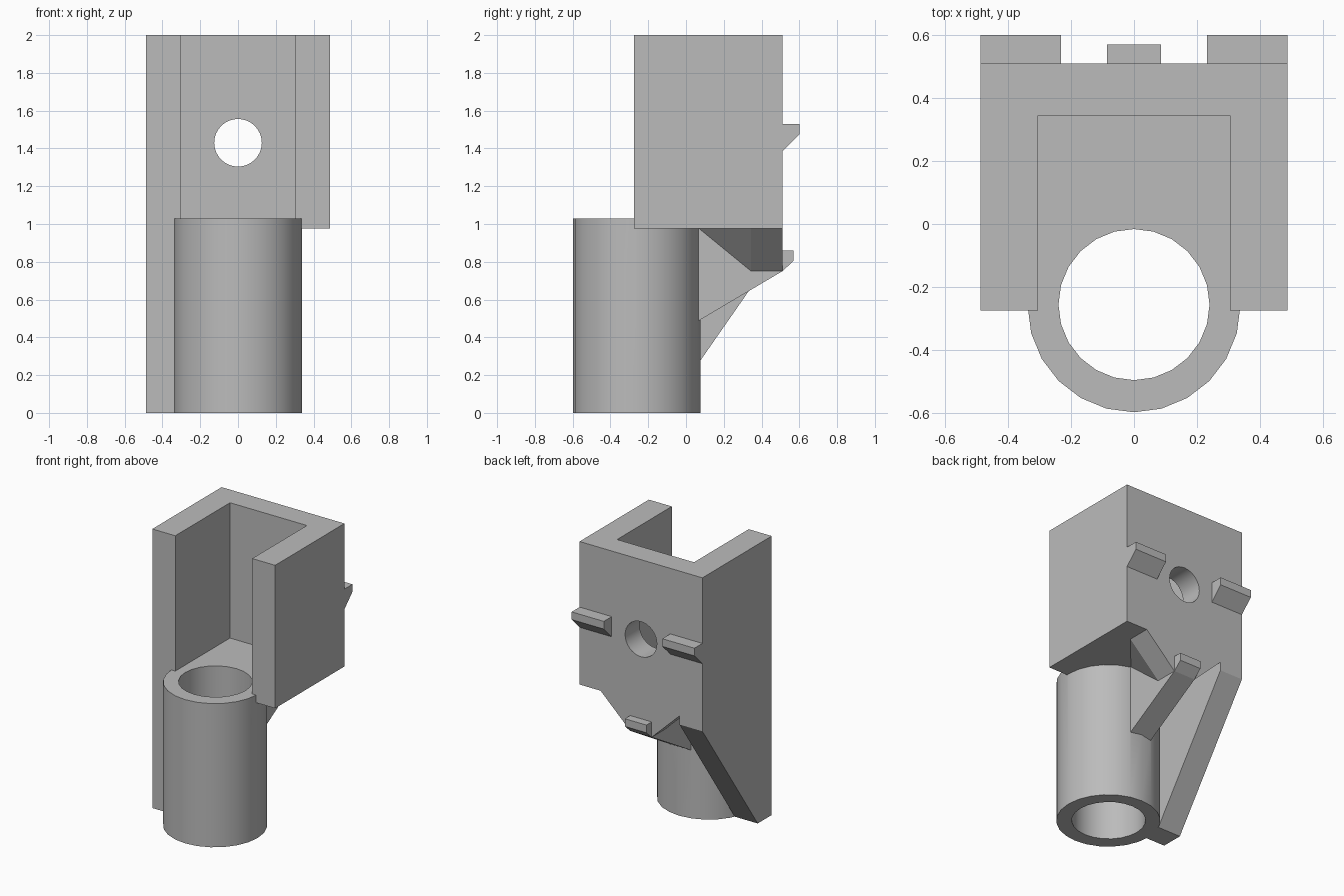
import bpy, bmesh, math
from mathutils import Matrix, Vector

cube = bpy.data.objects.get("Cube")
if cube:
    bpy.data.objects.remove(cube)

GREY = (0.5, 0.5, 0.5, 1)
mat = bpy.data.materials.new("plain_grey")
mat.use_nodes = True
mat.diffuse_color = GREY
mat.node_tree.nodes["Principled BSDF"].inputs["Base Color"].default_value = GREY


def finish(bm, name):
    bmesh.ops.recalc_face_normals(bm, faces=bm.faces)
    mesh = bpy.data.meshes.new(name)
    bm.to_mesh(mesh)
    bm.free()
    mesh.materials.append(mat)
    obj = bpy.data.objects.new(name, mesh)
    bpy.context.collection.objects.link(obj)
    return obj


def extrude(name, x0, x1, profile):
    """Extrude a (y, z) profile from x0 to x1."""
    bm = bmesh.new()
    face = bm.faces.new([bm.verts.new((x0, y, z)) for y, z in profile])
    new = bmesh.ops.extrude_face_region(bm, geom=[face])["geom"]
    moved = [v for v in new if isinstance(v, bmesh.types.BMVert)]
    bmesh.ops.translate(bm, verts=moved, vec=(x1 - x0, 0, 0))
    return finish(bm, name)


def block(name, x0, x1, y0, y1, z0, z1):
    return extrude(name, x0, x1, [(y0, z0), (y1, z0), (y1, z1), (y0, z1)])


def cylinder(name, centre, radius, depth, sides, axis="Z"):
    bm = bmesh.new()
    turn = Matrix.Rotation(math.pi / 2, 4, "X") if axis == "Y" else Matrix()
    bmesh.ops.create_cone(bm, cap_ends=True, segments=sides, radius1=radius,
                          radius2=radius, depth=depth,
                          matrix=Matrix.Translation(centre) @ turn)
    return finish(bm, name)


def boolean(target, other, operation):
    mod = target.modifiers.new(operation.lower(), "BOOLEAN")
    mod.operation = operation
    mod.solver = "EXACT"
    mod.object = other
    bpy.context.view_layer.objects.active = target
    bpy.ops.object.modifier_apply(modifier=mod.name)
    bpy.data.objects.remove(other)


W, IN = 0.487, 0.305          # outer and inner half widths
FRONT, INNER, BACK = -0.275, 0.345, 0.51
BASE, FLOOR, TOP = 0.975, 1.03, 2.0
RIB = 0.085
SOCKET_Y = -0.26

# Open-fronted housing with its floor
housing = block("housing", -W, W, FRONT, BACK, BASE, TOP)
boolean(housing, block("channel", -IN, IN, FRONT - 0.1, INNER, FLOOR, TOP + 0.1), "DIFFERENCE")

# Long side wall reaching the ground
leg = extrude("side_leg", -W, -IN, [(FRONT, 0), (-0.117, 0), (BACK, 0.9),
                                    (BACK, 1.2), (FRONT, 1.2)])
boolean(housing, leg, "UNION")

# Tapered web under the back wall
bm = bmesh.new()
for s in (-1, 1):
    for y in (INNER, BACK):
        bm.verts.new((s * 0.32, y, BASE))
        bm.verts.new((s * RIB, y, 0.75))
    bm.verts.new((s * RIB, 0.07, BASE))
bmesh.ops.convex_hull(bm, input=bm.verts)
bmesh.ops.dissolve_limit(bm, angle_limit=0.01, verts=bm.verts, edges=bm.edges)
boolean(housing, finish(bm, "back_web"), "UNION")

# Sloping centre rib
rib = extrude("centre_rib", -RIB, RIB, [(0.02, 0.46), (BACK, 0.75), (INNER, 0.76),
                                        (0.07, 0.99), (0.02, 0.99)])
boolean(housing, rib, "UNION")

# Tubular socket, bored right through
boolean(housing, cylinder("socket", (0, SOCKET_Y, FLOOR / 2), 0.338, FLOOR, 24), "UNION")
boolean(housing, cylinder("bore", (0, SOCKET_Y + 0.004, 0.5), 0.24, 1.3, 24), "DIFFERENCE")

# Screw hole in the back wall
boolean(housing, cylinder("screw_hole", (0, 0.43, 1.43), 0.126, 0.4, 32, "Y"), "DIFFERENCE")

# Hooks on the back
upper = [(BACK, 1.53), (0.6, 1.53), (0.6, 1.475), (BACK, 1.385)]
lower = [(BACK, 0.86), (0.57, 0.86), (0.57, 0.805), (BACK, 0.75)]
hooks = [extrude("upper_hook_left", 0.232, W, upper),
         extrude("upper_hook_right", -W, -0.232, upper),
         extrude("lower_hook", -RIB, RIB, lower)]

# Smooth the round walls, keep the edges crisp
bpy.ops.object.select_all(action="DESELECT")
housing.select_set(True)
bpy.context.view_layer.objects.active = housing
bpy.ops.object.shade_smooth_by_angle(angle=math.radians(25))
